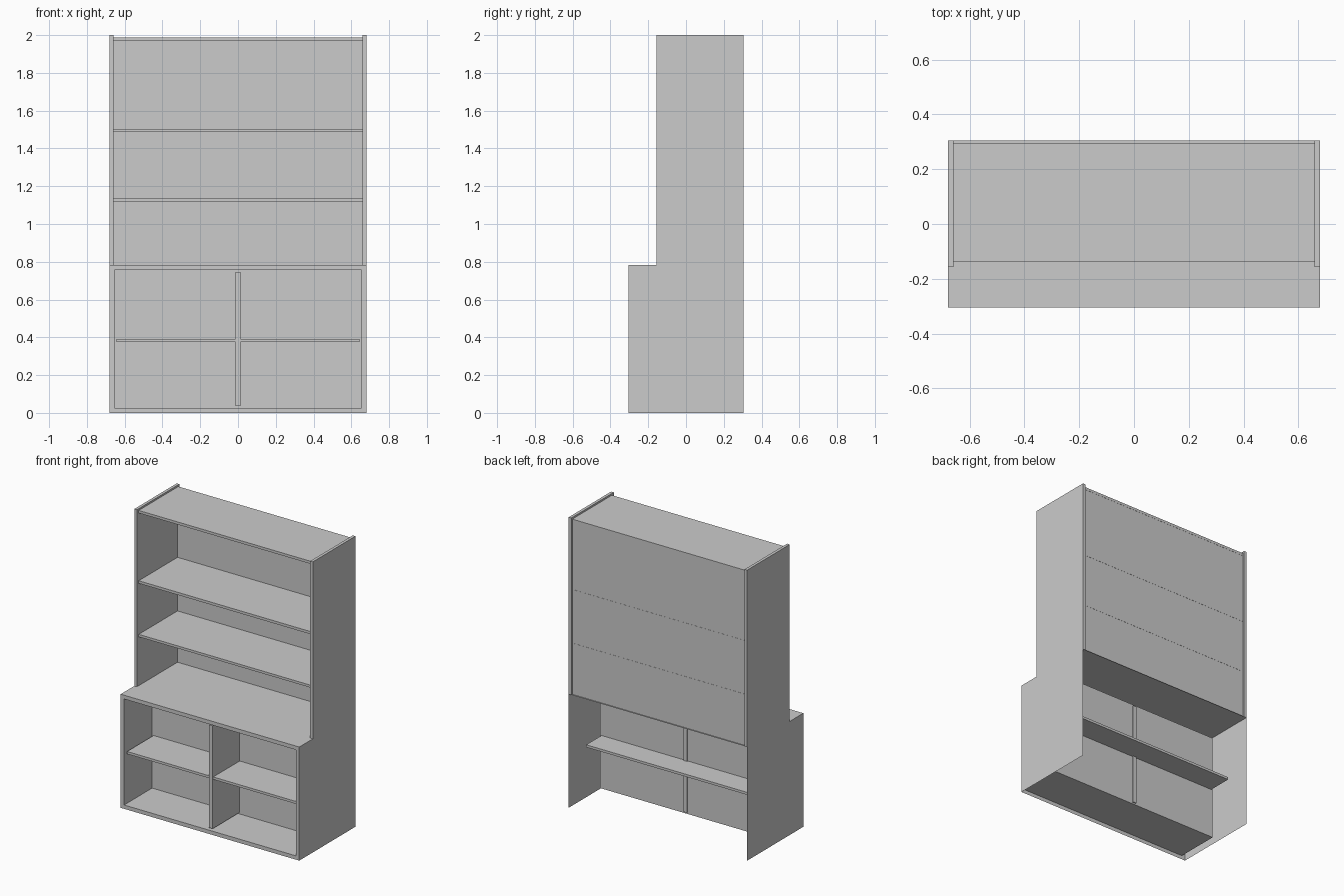
import bpy, bmesh
from mathutils import Matrix, Vector

if "Cube" in bpy.data.objects:
    bpy.data.objects.remove(bpy.data.objects["Cube"])


def finish(bm, name):
    mesh = bpy.data.meshes.new(name)
    bm.to_mesh(mesh)
    bm.free()
    obj = bpy.data.objects.new(name, mesh)
    bpy.context.collection.objects.link(obj)
    return obj


def cube_between(lo, hi):
    lo, hi = Vector(lo), Vector(hi)
    bm = bmesh.new()
    bmesh.ops.create_cube(bm, size=1, matrix=Matrix.Translation((lo + hi) / 2)
                          @ Matrix.Diagonal((*(hi - lo), 1)))
    bm.normal_update()
    return bm


def box(name, lo, hi):
    return finish(cube_between(lo, hi), name)


W, D, H, TOP = 0.68, 0.305, 2.0, 0.782   # half width, half depth, height, base height
FRAME, PANEL = 0.037, 0.02
INNER = W - PANEL
UPPER_FRONT, BACK = -0.157, 0.293

# Base cabinet: thin shell, open behind and below, with a recessed front bay
bm = cube_between((-W, -D, 0), (W, D, TOP))
open_faces = [f for f in bm.faces if f.normal.y > 0.9 or f.normal.z < -0.9]
bmesh.ops.delete(bm, geom=open_faces, context='FACES')
front = next(f for f in bm.faces if f.normal.y < -0.9)
bmesh.ops.inset_region(bm, faces=[front], thickness=FRAME, use_boundary=True)
ext = bmesh.ops.extrude_discrete_faces(bm, faces=[front])
bmesh.ops.translate(bm, vec=(0, D, 0), verts=list(ext['faces'][0].verts))
finish(bm, "base_cabinet")

# Base divider and the shelf that runs through the bay
bay = W - FRAME
box("base_divider", (-0.013, -0.295, FRAME), (0.013, 0.008, TOP - FRAME))
box("base_shelf", (-bay, -0.288, 0.374), (bay, 0.167, 0.391))

# Upper side panels
for side, x0 in (("left", -W), ("right", INNER)):
    box(f"upper_side_{side}", (x0, UPPER_FRONT, TOP), (x0 + PANEL, D, H))

# Upper back panel
box("upper_back", (-INNER, BACK - 0.008, TOP), (INNER, BACK, 1.988))

# Upper shelves and top board
for name, z0, z1 in (("upper_shelf_low", 1.118, 1.135),
                     ("upper_shelf_high", 1.486, 1.504),
                     ("upper_top", 1.970, 1.988)):
    box(name, (-INNER, UPPER_FRONT + PANEL, z0), (INNER, BACK + 0.001, z1))
